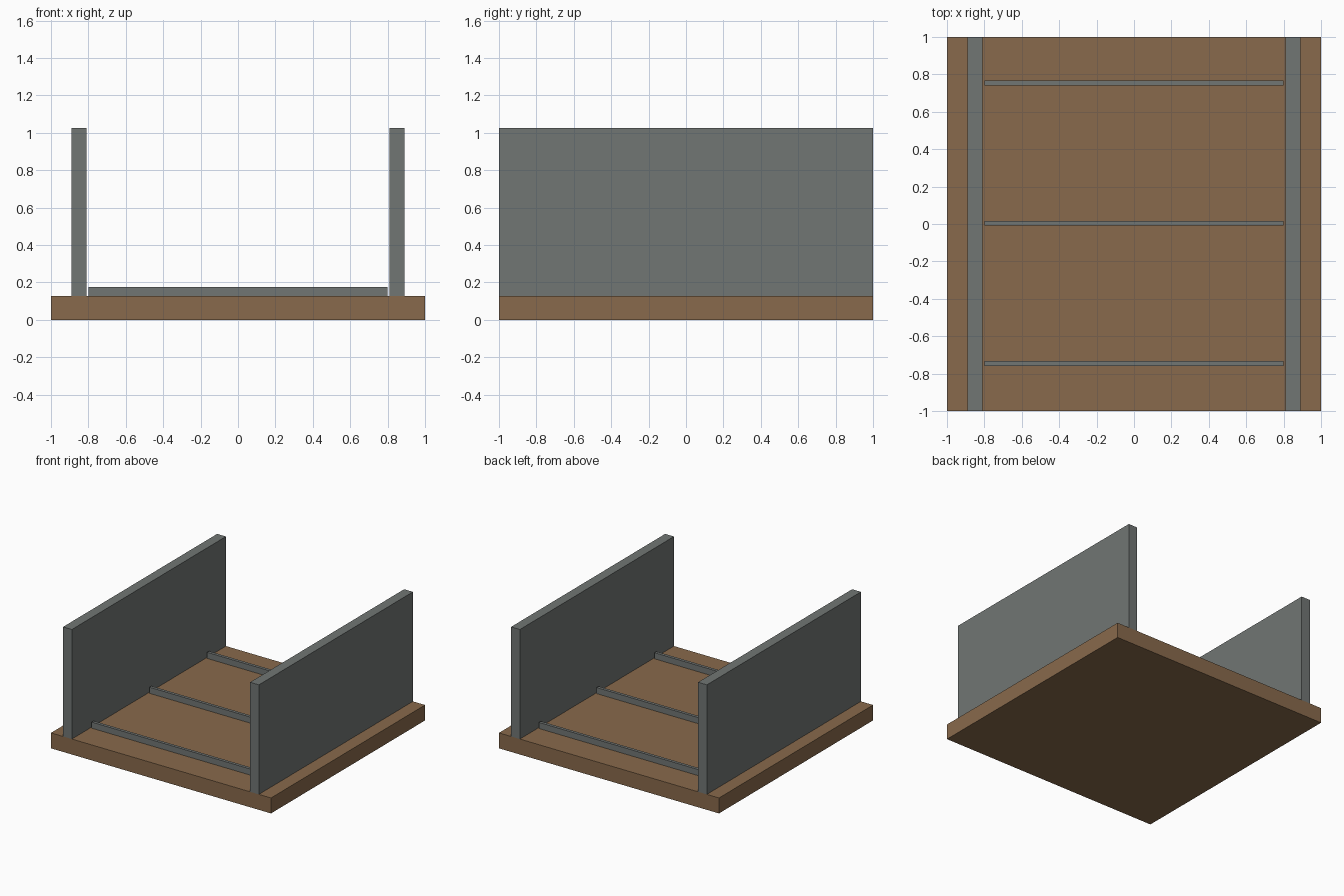
import bpy

if "Cube" in bpy.data.objects:
    bpy.data.objects.remove(bpy.data.objects["Cube"])


def material(name, color):
    m = bpy.data.materials.new(name)
    m.diffuse_color = (*color, 1.0)
    m.use_nodes = True
    m.node_tree.nodes["Principled BSDF"].inputs["Base Color"].default_value = m.diffuse_color
    return m


wood = material("brown_wood", (0.25, 0.144, 0.072))
metal = material("grey_metal", (0.165, 0.180, 0.174))


def box(name, center, size, mat):
    """Axis-aligned box with applied size."""
    bpy.ops.mesh.primitive_cube_add(size=1, location=center)
    ob = bpy.context.object
    ob.name = name
    ob.scale = size
    bpy.ops.object.transform_apply(location=False, rotation=False, scale=True)
    ob.data.materials.append(mat)
    return ob


BASE_H, WALL_H, BAR_H = 0.127, 0.90, 0.05

# Floor slab
box("base", (0, 0, BASE_H / 2), (2, 2, BASE_H), wood)

# Upright side walls
for side, label in ((-1, "left"), (1, "right")):
    box(label + "_wall", (side * 0.85, 0, BASE_H + WALL_H / 2),
        (0.08, 2, WALL_H), metal)

# Low cross bars between the walls
for y, label in ((-0.75, "front"), (0, "middle"), (0.75, "back")):
    box(label + "_bar", (0, y + 0.004, BASE_H + BAR_H / 2),
        (1.6, 0.025, BAR_H), metal)
